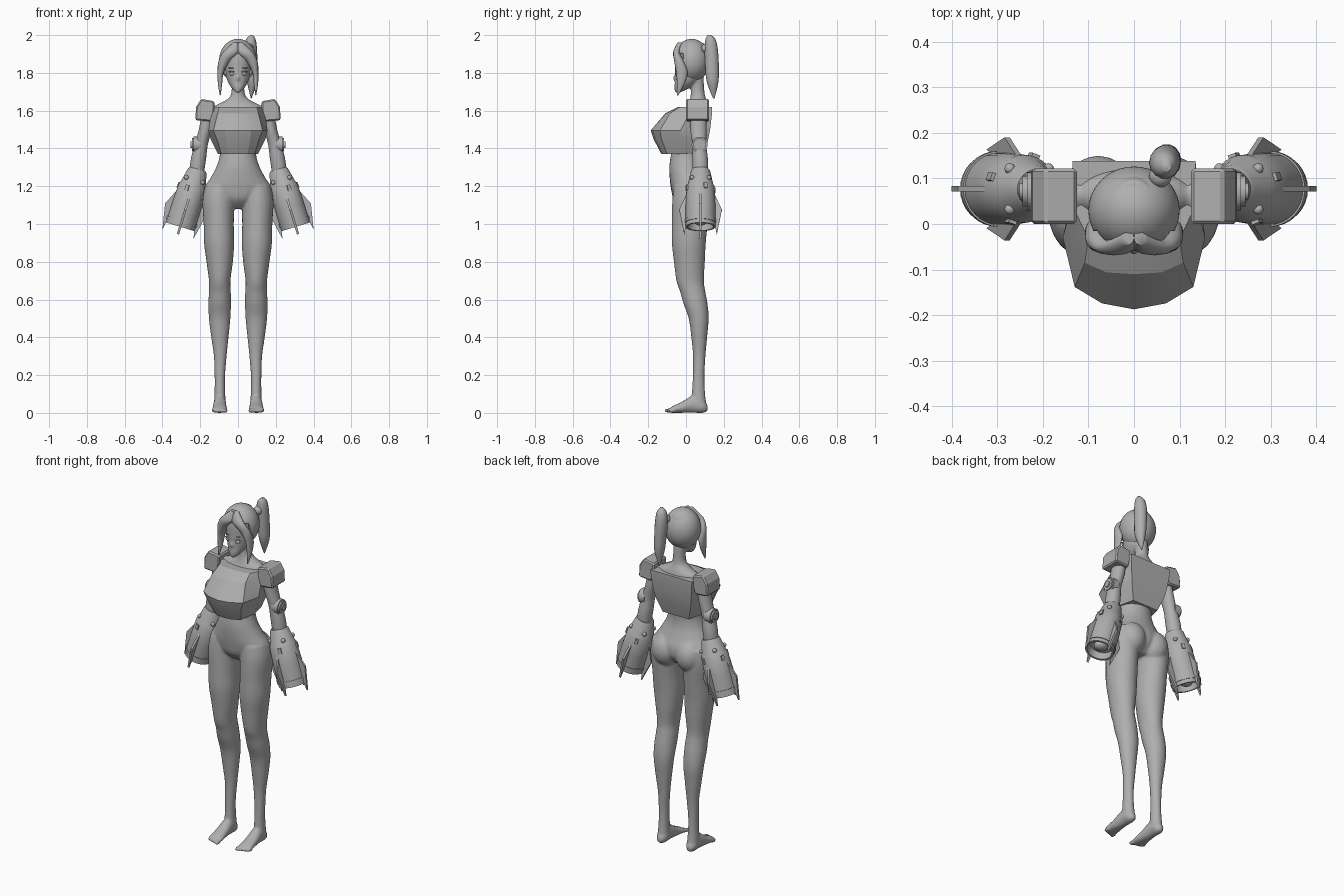
import bpy, bmesh, math
from mathutils import Vector, Matrix

if "Cube" in bpy.data.objects:
    bpy.data.objects.remove(bpy.data.objects["Cube"])

grey = bpy.data.materials.new("plain_grey")
grey.use_nodes = True
COLOR = (0.43, 0.43, 0.43, 1)
grey.diffuse_color = COLOR
grey.node_tree.nodes["Principled BSDF"].inputs["Base Color"].default_value = COLOR

X, Y, Z = Vector((1, 0, 0)), Vector((0, 1, 0)), Vector((0, 0, 1))


def finish(name, bm, angle=40, mirror=False):
    bmesh.ops.recalc_face_normals(bm, faces=bm.faces)
    mesh = bpy.data.meshes.new(name)
    bm.to_mesh(mesh)
    bm.free()
    obj = bpy.data.objects.new(name, mesh)
    bpy.context.collection.objects.link(obj)
    mesh.materials.append(grey)
    bpy.ops.object.select_all(action='DESELECT')
    obj.select_set(True)
    bpy.context.view_layer.objects.active = obj
    if angle:
        bpy.ops.object.shade_smooth_by_angle(angle=math.radians(angle))
    if mirror:
        obj.modifiers.new("Mirror", 'MIRROR')
    return obj


def skin(bm, rings):
    """Bridge rings of points into a closed tube."""
    vs = [[bm.verts.new(p) for p in ring] for ring in rings]
    n = len(vs[0])
    for a, b in zip(vs, vs[1:]):
        for i in range(n):
            bm.faces.new((a[i], a[(i + 1) % n], b[(i + 1) % n], b[i]))
    bm.faces.new(vs[0][::-1])
    bm.faces.new(vs[-1])


def spline(keys, steps=5):
    out = []
    for i in range(len(keys) - 1):
        p0, p1 = keys[max(i - 1, 0)], keys[i]
        p2, p3 = keys[i + 1], keys[min(i + 2, len(keys) - 1)]
        for s in range(steps):
            t = s / steps
            out.append([0.5 * (2 * b + (c - a) * t + (2 * a - 5 * b + 4 * c - d) * t * t
                               + (3 * b - a - 3 * c + d) * t ** 3)
                        for a, b, c, d in zip(p0, p1, p2, p3)])
    return out + [list(keys[-1])]


def loft(bm, keys, side=1, v=Y, seg=24):
    """Smooth tube through keys of (x, y, z, radius x, radius v)."""
    rings = []
    for x, y, z, ru, rv in spline(keys):
        ru, rv = max(ru, 0.001), max(rv, 0.001)
        rings.append([Vector((side * x, y, z)) + X * ru * math.cos(a) + v * rv * math.sin(a)
                      for a in (2 * math.pi * i / seg for i in range(seg))])
    skin(bm, rings)


def ball(bm, center, radii, seg=20):
    m = Matrix.Translation(center) @ Matrix.Diagonal((*radii, 1))
    return bmesh.ops.create_uvsphere(bm, u_segments=seg, v_segments=seg * 3 // 4, radius=1, matrix=m)


# Body: torso, limbs and head fused into one smooth skin
bm = bmesh.new()
loft(bm, [(0, .03, 1.08, .03, .05), (0, .03, 1.13, .13, .095), (0, .025, 1.19, .174, .105),
          (0, .01, 1.25, .142, .097), (0, 0, 1.31, .112, .088), (0, .005, 1.38, .096, .082),
          (0, .03, 1.5, .11, .08), (0, .055, 1.58, .13, .07), (0, .065, 1.625, .12, .055),
          (0, .065, 1.655, .065, .045), (0, .062, 1.69, .036, .037), (0, .06, 1.78, .034, .033)])
# head
loft(bm, [(0, -.045, 1.695, .01, .012), (0, -.022, 1.72, .034, .04), (0, .005, 1.76, .057, .064),
          (0, .018, 1.82, .07, .077), (0, .03, 1.9, .074, .085), (0, .035, 1.96, .05, .06)])
ball(bm, (0, -.061, 1.772), (.007, .01, .013))
for s in (1, -1):
    # leg
    loft(bm, [(.09, .03, 1.2, .085, .095), (.103, .027, 1.12, .085, .1), (.102, .02, 1, .08, .095),
              (.1, .015, .9, .08, .09), (.097, .018, .8, .07, .082), (.097, .022, .7, .057, .073),
              (.096, .036, .64, .058, .067), (.097, .05, .58, .06, .064), (.097, .067, .5, .057, .053),
              (.096, .07, .4, .046, .042), (.094, .07, .3, .034, .033), (.096, .067, .2, .028, .031),
              (.096, .066, .12, .028, .034), (.096, .068, .04, .032, .04)], s)
    # foot and toes
    loft(bm, [(.096, .115, .025, .012, .015), (.096, .09, .035, .03, .035), (.096, .04, .047, .033, .047),
              (.097, -.02, .03, .037, .03), (.097, -.07, .018, .041, .018), (.097, -.09, .012, .038, .01)],
         s, Z)
    for i in range(5):
        ball(bm, (s * (.064 + .0165 * i), -.096 + .006 * i, .012), (.01 - .0005 * i, .02, .012))
    # buttock, shoulder and arm
    ball(bm, (s * .078, .072, 1.145), (.078, .078, .092))
    ball(bm, (s * .15, .062, 1.585), (.05, .052, .05))
    loft(bm, [(.155, .062, 1.6, .035, .045), (.173, .066, 1.5, .035, .044), (.195, .07, 1.42, .036, .038),
              (.21, .075, 1.34, .041, .042), (.222, .077, 1.25, .04, .04)], s)
body = finish("body", bm, 0)
remesh = body.modifiers.new("Fuse", 'REMESH')
remesh.mode, remesh.voxel_size, remesh.use_smooth_shade = 'VOXEL', 0.0065, True
soften = body.modifiers.new("Soften", 'SMOOTH')
soften.factor, soften.iterations = 0.5, 6

# Eyes and brows
bm = bmesh.new()
for s in (1, -1):
    ball(bm, (s * .031, -.048, 1.795), (.015, .008, .009))
    ball(bm, (s * .032, -.051, 1.807), (.019, .007, .003))
    ball(bm, (s * .033, -.05, 1.826), (.018, .006, .003))
finish("eyes_and_brows", bm)

# Hair cap, open at the face and nape
bm = bmesh.new()
ball(bm, (0, .03, 1.865), (.1, .096, .115), 40)
for co, no in (((0, 0, 1.765), Z), ((0, 0, 1.905), Z), ((0, -.015, 0), Y)):
    bmesh.ops.bisect_plane(bm, geom=bm.verts[:] + bm.edges[:] + bm.faces[:], plane_co=co, plane_no=no)
gone = []
for f in bm.faces:
    c = f.calc_center_median()
    if c.z < 1.765 or (c.y < -.015 and c.z < 1.905):
        gone.append(f)
bmesh.ops.delete(bm, geom=gone, context='FACES')
cap = finish("hair_cap", bm, 60)
shell = cap.modifiers.new("Thickness", 'SOLIDIFY')
shell.thickness = 0.012

# Swept fringe locks framing the face
bm = bmesh.new()
for s in (1, -1):
    loft(bm, [(.012, -.03, 1.962, .012, .015), (.038, -.05, 1.91, .04, .018), (.074, -.035, 1.86, .03, .027),
              (.092, -.022, 1.8, .016, .03), (.095, -.028, 1.74, .011, .02), (.094, -.045, 1.68, .002, .003)],
         s, seg=12)
finish("fringe_locks", bm, 60)

# Side ponytail and its tie
bm = bmesh.new()
loft(bm, [(.072, .125, 2, .008, .01), (.068, .13, 1.975, .026, .028), (.067, .134, 1.92, .034, .036),
          (.071, .138, 1.83, .032, .037), (.074, .141, 1.75, .026, .031), (.07, .147, 1.665, .002, .004)],
     seg=14)
ball(bm, (.058, .105, 1.93), (.025, .025, .025))
finish("ponytail", bm, 60)

# Faceted chest armour: half outline per level, mirrored into a ring
levels = [
    (1.37, [(0, -.13), (.05, -.125), (.088, -.1), (.106, 0), (.085, .095)]),
    (1.45, [(0, -.172), (.065, -.162), (.112, -.13), (.145, -.02), (.112, .118)]),
    (1.495, [(0, -.187), (.07, -.174), (.13, -.138), (.156, -.03), (.122, .127)]),
    (1.585, [(0, -.11), (.06, -.106), (.108, -.085), (.143, .02), (.133, .138)]),
    (1.62, [(0, -.042), (.05, -.042), (.1, -.032), (.13, .03), (.135, .138)])]
bm = bmesh.new()
skin(bm, [[(x, y, z) for x, y in half] + [(-x, y, z) for x, y in half[:0:-1]] for z, half in levels])
finish("chest_armour", bm, 20)

# Shoulder pads
bm = bmesh.new()
outline = [(.125, 1.65), (.195, 1.662), (.222, 1.62), (.226, 1.55), (.14, 1.543), (.125, 1.6)]
skin(bm, [[(x, y, z) for x, z in outline] for y in (0, .122)])
pad = finish("shoulder_pads", bm, 0, True)
edge = pad.modifiers.new("Chamfer", 'BEVEL')
edge.width, edge.segments = 0.007, 1

# Elbow joint discs
bm = bmesh.new()
for x, r, depth in ((.215, .042, .04), (.237, .034, .014), (.243, .018, .016)):
    bmesh.ops.create_cone(bm, cap_ends=True, segments=24, radius1=r, radius2=r, depth=depth,
                          matrix=Matrix.Translation((x, .072, 1.42)) @ Matrix.Rotation(math.pi / 2, 4, 'Y'))
finish("elbow_joints", bm, 40, True)

# Gauntlet frame: along the forearm, outward, and sideways
top = Vector((.212, .077, 1.29))
along = (Vector((.306, .077, .985)) - top).normalized()
out = Y.cross(along).normalized()
if out.x < 0:
    out = -out


def place(t, r, a, shift=0):
    radial = out * math.cos(a) + Y * math.sin(a)
    tangent = Y * math.cos(a) - out * math.sin(a)
    return top + along * t + radial * r + tangent * shift


# Gauntlet shells with hollow mouths
bm = bmesh.new()
profile = [(0, .044), (.01, .051), (.085, .068), (.095, .074), (.2, .079), (.282, .079), (.282, .083),
           (.298, .083), (.298, .079), (.319, .079), (.319, .068), (.275, .066)]
skin(bm, [[place(t, r, math.tau * i / 32) for i in range(32)] for t, r in profile])
finish("gauntlets", bm, 30, True)

# Fists inside the mouths
bm = bmesh.new()
ball(bm, place(.285, 0, 0), (.04, .036, .026))
finish("fists", bm, 60, True)

# Gauntlet fins
bm = bmesh.new()
for k in range(4):
    a = k * math.pi / 2
    skin(bm, [[place(t, r, a, w) for t, r in ((.13, .07), (.225, .113), (.36, .086), (.28, .07))]
              for w in (-.006, .006)])
finish("gauntlet_fins", bm, 0, True)

# Gauntlet studs and lugs
bm = bmesh.new()
for k in range(4):
    a = math.pi / 4 + k * math.pi / 2
    ball(bm, place(.06, .063, a), (.012, .012, .012), 12)
    b = k * math.pi / 2 + .35
    skin(bm, [[place(t, r, b, w) for t, r in ((.095, .07), (.095, .081), (.125, .082), (.125, .07))]
              for w in (-.009, .009)])
finish("gauntlet_studs", bm, 40, True)
